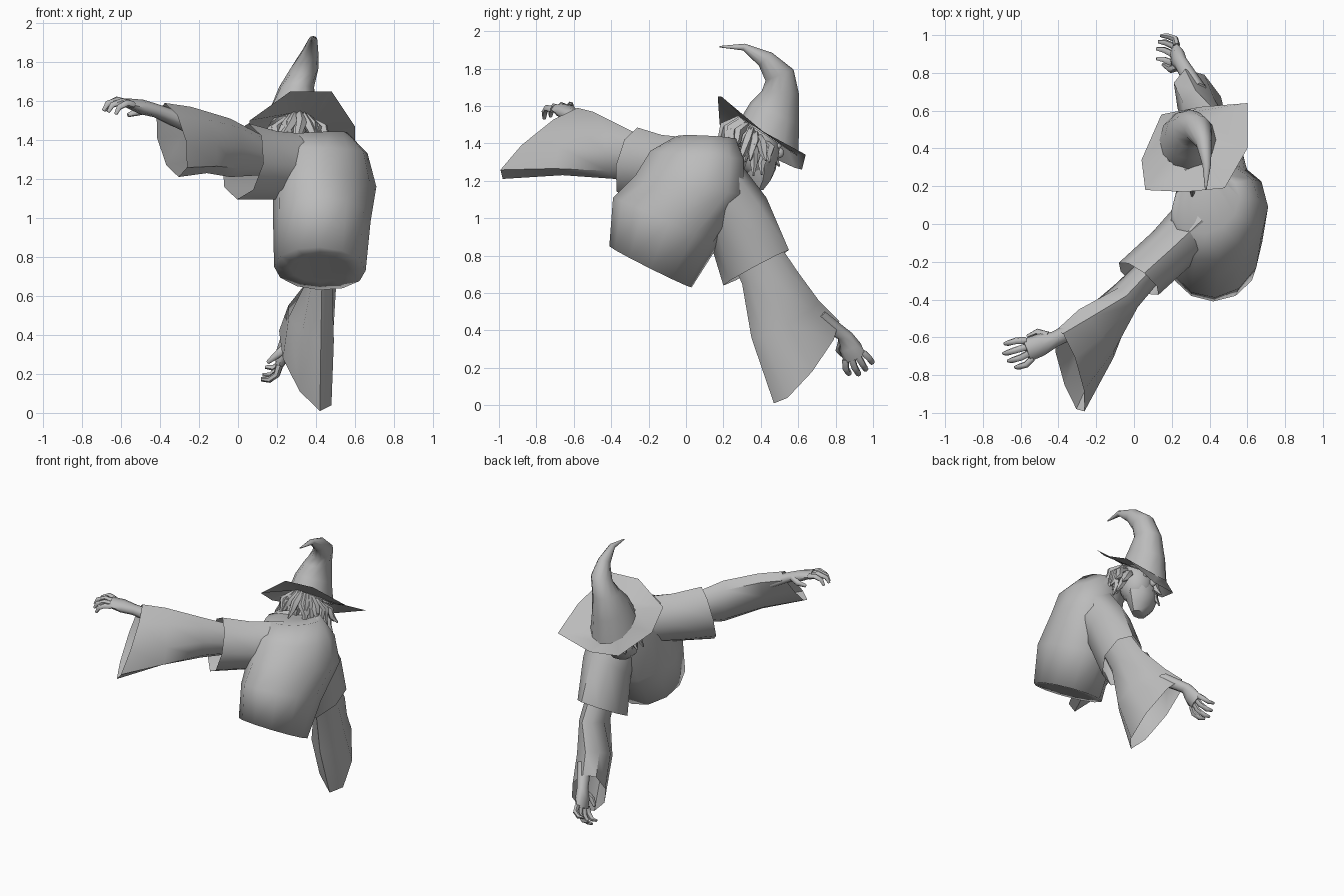
import bpy, bmesh, math, random
from mathutils import Vector

random.seed(4)
if "Cube" in bpy.data.objects:
    bpy.data.objects.remove(bpy.data.objects["Cube"])

grey = bpy.data.materials.new("plain grey")
grey.use_nodes = True
grey.diffuse_color = (0.5, 0.5, 0.5, 1)
grey.node_tree.nodes["Principled BSDF"].inputs["Base Color"].default_value = (0.5, 0.5, 0.5, 1)


def finish(bm, name, angle):
    mesh = bpy.data.meshes.new(name)
    bm.to_mesh(mesh)
    bm.free()
    mesh.materials.append(grey)
    obj = bpy.data.objects.new(name, mesh)
    bpy.context.collection.objects.link(obj)
    bpy.ops.object.select_all(action='DESELECT')
    obj.select_set(True)
    bpy.context.view_layer.objects.active = obj
    bpy.ops.object.shade_smooth_by_angle(angle=math.radians(angle))


def ring(c, u, v, n):
    """Ellipse around c with half axes u and v."""
    c, u, v = Vector(c), Vector(u), Vector(v)
    return [c + u * math.cos(t) + v * math.sin(t)
            for t in (i * math.tau / n for i in range(n))]


def skin(bm, rings, cap_start=False, cap_end=False):
    rows = [[bm.verts.new(p) for p in r] for r in rings]
    n = len(rows[0])
    for a, b in zip(rows, rows[1:]):
        for i in range(n):
            j = (i + 1) % n
            bm.faces.new((a[i], a[j], b[j], b[i]))
    if cap_start:
        bm.faces.new(rows[0][::-1])
    if cap_end:
        bm.faces.new(rows[-1])


def loft(name, sections, n=10, start=False, end=False, angle=50):
    bm = bmesh.new()
    skin(bm, [ring(*s, n) for s in sections], start, end)
    # Faces must point outwards whichever way the sections run
    c, u, v = (Vector(p) for p in sections[0])
    if u.cross(v).dot(Vector(sections[-1][0]) - c) < 0:
        bmesh.ops.reverse_faces(bm, faces=bm.faces)
    finish(bm, name, angle)


def tube(bm, path, radii, n=6):
    """Round finger or strand along a path."""
    pts = [Vector(p) for p in path]
    rings = []
    for i, p in enumerate(pts):
        d = (pts[min(i + 1, len(pts) - 1)] - pts[max(i - 1, 0)]).normalized()
        u = d.orthogonal().normalized()
        if rings:
            u = (side - d * side.dot(d)).normalized()
        side = u
        rings.append(ring(p, u * radii[i], d.cross(u) * radii[i], n))
    skin(bm, rings, True, True)


def ball(name, centre, size):
    bm = bmesh.new()
    bmesh.ops.create_uvsphere(bm, u_segments=12, v_segments=8, radius=1)
    bmesh.ops.scale(bm, vec=size, verts=bm.verts)
    bmesh.ops.translate(bm, vec=centre, verts=bm.verts)
    finish(bm, name, 60)


# Robe body, leaning forward with a slanted, softly closed hem
loft("robe_body", [
    ((.42, -.18, .74), (.15, 0, 0), (0, .14, -.07)),
    ((.42, -.19, .74), (.235, 0, -.01), (0, .22, -.11)),
    ((.43, -.11, .98), (.25, .02, 0), (0, .28, -.13)),
    ((.445, .02, 1.18), (.265, .07, -.02), (0, .29, -.05)),
    ((.43, .06, 1.34), (.235, .06, -.01), (-.02, .25, -.02)),
    ((.38, .11, 1.43), (.18, .03, .01), (0, .16, -.01)),
    ((.33, .28, 1.38), (.08, 0, 0), (0, .08, 0)),
], 12, True, True, 120)

# Outer short sleeves
loft("right_outer_sleeve", [
    ((.36, .02, 1.27), (.11, -.11, 0), (0, 0, .16)),
    ((.2, -.13, 1.27), (.1, -.09, 0), (0, 0, .175)),
    ((.025, -.29, 1.29), (.105, -.085, -.01), (.03, .03, .195)),
], 8)
loft("left_outer_sleeve", [
    ((.47, .15, 1.2), (.17, 0, 0), (0, .12, .12)),
    ((.45, .28, .99), (.15, 0, 0), (.02, .15, .12)),
    ((.42, .375, .735), (.13, -.02, 0), (.05, .175, .095)),
], 8)

# Wide trailing inner sleeves
loft("right_inner_sleeve", [
    ((.13, -.2, 1.32), (.05, -.05, 0), (0, 0, .1)),
    ((-.04, -.38, 1.36), (.06, -.06, 0), (0, 0, .15)),
    ((-.2, -.58, 1.4), (.09, -.1, -.02), (-.04, .08, .17)),
    ((-.34, -.78, 1.4), (.075, -.1, -.01), (-.035, .2, .19)),
], 8)
loft("left_inner_sleeve", [
    ((.44, .32, .9), (.08, 0, 0), (0, .11, .06)),
    ((.43, .45, .68), (.075, 0, 0), (0, .15, .03)),
    ((.375, .53, .46), (.115, .02, -.03), (-.05, .18, .1)),
    ((.345, .645, .23), (.115, .03, -.05), (-.075, .175, .22)),
], 8)


# Hands: forearm, palm, four curled fingers and a thumb
def hand(name, elbow, wrist, knuckle, spread, curl):
    elbow, wrist, knuckle = Vector(elbow), Vector(wrist), Vector(knuckle)
    d = (knuckle - wrist).normalized()
    s = Vector(spread)
    s = (s - d * s.dot(d)).normalized()
    down = Vector(curl)
    down = (down - d * down.dot(d) - s * down.dot(s)).normalized()
    loft(name + "_palm", [
        (elbow, s * .05, down * .05),
        (wrist, s * .042, down * .035),
        ((wrist + knuckle) / 2, s * .06, down * .038),
        (knuckle, s * .062, down * .024),
    ], 8, True, True, 60)
    bm = bmesh.new()
    for i, reach in enumerate((.095, .12, .11, .085)):
        base = knuckle + s * (i - 1.5) * .034 - d * .015
        fan = s * (i - 1.5) * .012
        tube(bm, [base, base + d * reach * .5 + fan,
                  base + d * reach * .9 + fan + down * .03,
                  base + d * reach + fan + down * .07], [.019, .018, .016, .009])
    root = wrist - s * .03 + d * .03
    tube(bm, [root, root - s * .035 + d * .04 + down * .03,
              root - s * .03 + d * .09 + down * .06], [.024, .021, .011])
    finish(bm, name + "_fingers", 60)


hand("right_hand", (-.2, -.5, 1.46), (-.42, -.61, 1.55), (-.57, -.67, 1.59),
     (.3, -.9, -.1), (0, 0, -1))
hand("left_hand", (.34, .7, .48), (.25, .85, .37), (.215, .905, .25),
     (.1, .9, .25), (-1, 0, -.1))

# Head, face and beard
ball("head", (.3, .38, 1.37), (.115, .12, .15))
ball("nose", (.25, .495, 1.35), (.022, .03, .03))
for label, x, y in (("right", .205, .45), ("left", .31, .49)):
    ball(label + "_eye", (x, y, 1.385), (.02, .02, .016))
loft("beard", [
    ((.27, .37, 1.15), (.06, .02, 0), (-.01, .04, 0)),
    ((.26, .38, 1.2), (.1, .03, 0), (-.02, .07, 0)),
    ((.265, .39, 1.26), (.115, .03, 0), (-.03, .09, 0)),
    ((.28, .39, 1.33), (.11, .03, 0), (-.03, .1, 0)),
], 8, True, True)

# Shaggy hair around the sides and back of the head
bm = bmesh.new()
for layer in range(2):
    for k in range(17):
        a = math.radians(150 + k * 15 + random.uniform(-6, 6))
        out = Vector((math.cos(a), math.sin(a), 0))
        start = Vector((.31, .37, 1.45 - .08 * out.y)) + out * .08
        flare = random.uniform(.08, .13) - layer * .04
        drop = random.uniform(.1, .17) + layer * .07
        sway = Vector((-out.y, out.x, 0)) * random.uniform(-.04, .04)
        tube(bm, [start, start + out * flare * .7 + Vector((0, 0, -drop * .3)),
                  start + out * flare * .8 + sway - Vector((0, 0, drop * .7)),
                  start + out * flare * 1.15 + sway * 1.4 - Vector((0, 0, drop))],
             [.022, .028, .021, .005], 5)
finish(bm, "hair", 60)

# Pointed hat with a curled tip
loft("hat_crown", [
    ((.285, .445, 1.43), (.15, 0, 0), (0, .155, -.1)),
    ((.285, .475, 1.56), (.12, 0, 0), (0, .13, -.06)),
    ((.3, .505, 1.67), (.09, 0, 0), (0, .1, -.01)),
    ((.34, .5, 1.765), (.072, 0, 0), (0, .075, .03)),
    ((.37, .425, 1.85), (.042, 0, 0), (0, .035, .035)),
    ((.385, .31, 1.915), (.022, 0, 0), (0, .005, .018)),
    ((.38, .18, 1.917), (.004, 0, 0), (0, 0, .004)),
], 12, False, True, 70)

# Floppy angular brim, turned up at the back
brim = [(.6, .4, 1.47), (.6, .64, 1.34), (.35, .62, 1.26), (.145, .58, 1.27),
        (.04, .34, 1.38), (.06, .18, 1.5), (.27, .17, 1.65), (.48, .19, 1.65)]
bm = bmesh.new()
skin(bm, [[Vector(p) for p in brim],
          ring((.285, .44, 1.44), (.145, 0, 0), (0, .15, -.1), len(brim))])
finish(bm, "hat_brim", 40)
